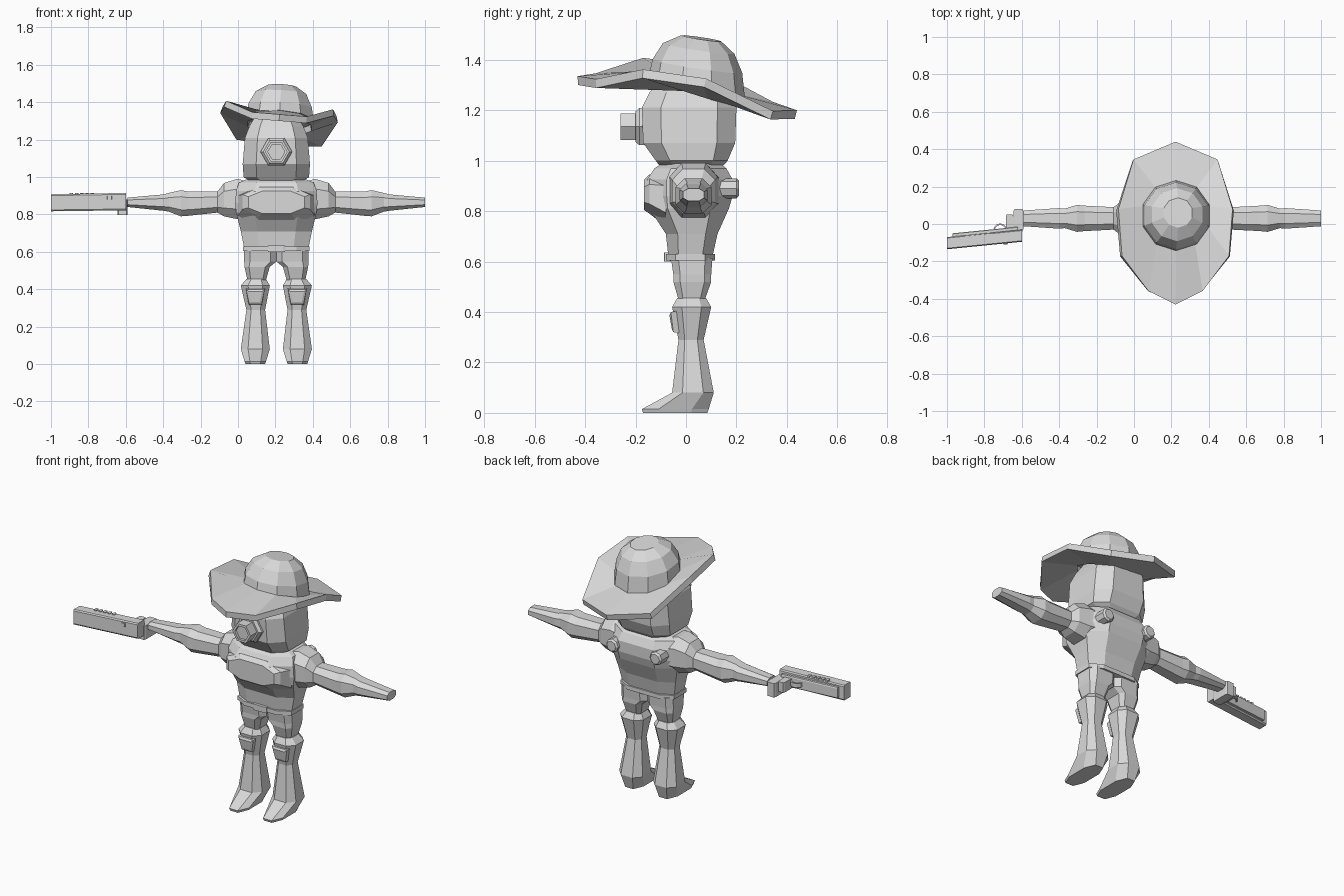
import bpy, bmesh
from math import sin, cos, pi
from mathutils import Vector

if bpy.data.objects.get("Cube"):
    bpy.data.objects.remove(bpy.data.objects["Cube"])

GREY = bpy.data.materials.new("plain_grey")
GREY.use_nodes = True
GREY.diffuse_color = (0.7, 0.7, 0.7, 1)
GREY.node_tree.nodes["Principled BSDF"].inputs["Base Color"].default_value = (0.7, 0.7, 0.7, 1)
MID = 0.205  # x of the body's centre plane


def loft(name, rings, cap=True):
    """Skin a list of equal-sized rings of points."""
    bm = bmesh.new()
    loops = [[bm.verts.new(p) for p in r] for r in rings]
    n = len(loops[0])
    for a, b in zip(loops, loops[1:]):
        for i in range(n):
            j = (i + 1) % n
            bm.faces.new((a[i], a[j], b[j], b[i]))
    if cap:
        bm.faces.new(loops[0])
        bm.faces.new(loops[-1])
    bmesh.ops.recalc_face_normals(bm, faces=bm.faces)
    mesh = bpy.data.meshes.new(name)
    bm.to_mesh(mesh)
    bm.free()
    mesh.materials.append(GREY)
    obj = bpy.data.objects.new(name, mesh)
    bpy.context.collection.objects.link(obj)
    return obj


def place(axis, t, a, b):
    return {"x": (t, a, b), "y": (a, t, b), "z": (a, b, t)}[axis]


def octagon(axis, t, a0, a1, b0, b1, c=0.25):
    """Rectangle with chamfered corners, across the given axis."""
    ca, cb = (a1 - a0) * c, (b1 - b0) * c
    pts = [(a0 + ca, b0), (a1 - ca, b0), (a1, b0 + cb), (a1, b1 - cb),
           (a1 - ca, b1), (a0 + ca, b1), (a0, b1 - cb), (a0, b0 + cb)]
    return [place(axis, t, a, b) for a, b in pts]


def ngon(axis, t, ca, cb, r, n=6):
    return [place(axis, t, ca + r * cos(2 * pi * i / n), cb + r * sin(2 * pi * i / n))
            for i in range(n)]


def box(name, x0, x1, y0, y1, z0, z1, c=0.1):
    return loft(name, [octagon("z", z, x0, x1, y0, y1, c) for z in (z0, z1)])


def body(name, rows, c):
    """Vertical loft centred on the body: rows of z, half width, front, back."""
    return loft(name, [octagon("z", z, MID - w, MID + w, f, b, c) for z, w, f, b in rows])


# Head and torso
body("head", [(0.96, 0.11, -0.09, 0.13), (1.0, 0.175, -0.12, 0.165),
              (1.07, 0.18, -0.17, 0.195), (1.21, 0.168, -0.175, 0.2),
              (1.27, 0.145, -0.145, 0.19), (1.33, 0.11, -0.1, 0.15)], 0.2)
body("torso", [(0.62, 0.172, -0.07, 0.105), (0.71, 0.19, -0.08, 0.125),
               (0.81, 0.215, -0.145, 0.17), (0.86, 0.22, -0.155, 0.185),
               (0.925, 0.215, -0.155, 0.185), (0.97, 0.2, -0.125, 0.16),
               (1.0, 0.13, -0.08, 0.12)], 0.23)
loft("breastplate", [octagon("y", y, MID - w, MID + w, z0, z1)
                     for y, w, z0, z1 in [(-0.08, 0.205, 0.74, 0.955),
                                          (-0.145, 0.18, 0.79, 0.945),
                                          (-0.167, 0.15, 0.805, 0.925)]])
body("belt", [(0.605, 0.178, -0.08, 0.115), (0.63, 0.178, -0.08, 0.115)], 0.2)
box("belt_buckle", MID - 0.045, MID + 0.045, -0.088, -0.06, 0.6, 0.635)

# Breathing filter: hexagonal base and hollow canister
loft("filter_base", [ngon("y", y, MID, 1.135, r) for y, r in
                     [(-0.14, 0.085), (-0.185, 0.085), (-0.2, 0.07)]])
loft("filter_canister", [ngon("y", y, MID, 1.135, r) for y, r in
                         [(-0.18, 0.06), (-0.26, 0.06), (-0.26, 0.045), (-0.245, 0.045)]])

# Hat crown: tilted ten-sided rings
ANGLES = [pi / 2 + 2 * pi * i / 10 for i in range(10)]


def tilted(cx, cy, cz, r, slope_y, slope_x=-0.06):
    return [(cx + r * cos(a), cy + r * sin(a),
             cz + r * (slope_y * sin(a) + slope_x * cos(a))) for a in ANGLES]


base = tilted(0.225, 0.045, 1.305, 0.188, -0.28)
loft("hat_crown", [base, tilted(0.225, 0.045, 1.375, 0.178, -0.15),
                   tilted(0.23, 0.05, 1.445, 0.142, -0.15),
                   tilted(0.235, 0.06, 1.485, 0.08, -0.15)])

# Hat brim: half outline (half width, y, z), mirrored and rolled slightly
half = [(0.225, 0.345, 1.215), (0.305, 0.08, 1.35), (0.286, -0.17, 1.385),
        (0.145, -0.358, 1.335)]
back, front = (0, 0.44, 1.2), (0, -0.43, 1.335)
outline = [back] + [(-w, y, z) for w, y, z in half] + [front] + half[::-1]
edge = [(0.222 + x, y, z - 0.08 * x) for x, y, z in outline]
inner = [Vector(p).lerp(Vector((0.225, 0.045, p[2])), 0.1) for p in base]
brim = loft("hat_brim", [edge, inner], cap=False)
solid = brim.modifiers.new("thickness", "SOLIDIFY")
solid.thickness = 0.035
solid.offset = -1 if brim.data.polygons[0].normal.z > 0 else 1

# Limbs, built once per side
for s, side in ((1, "left"), (-1, "right")):
    def span(i, o):
        return sorted((MID + s * i, MID + s * o))

    arm = [(0.12, 0.11, 0.79, 0.97), (0.21, 0.095, 0.775, 0.99),
           (0.28, 0.085, 0.79, 0.968), (0.315, 0.06, 0.81, 0.922),
           (0.47, 0.068, 0.793, 0.922), (0.51, 0.072, 0.79, 0.93),
           (0.575, 0.052, 0.815, 0.915), (0.605, 0.055, 0.82, 0.907),
           (0.795, 0.042, 0.84, 0.89)]
    loft(side + "_arm", [octagon("x", MID + s * d, 0.03 - h, 0.03 + h, lo, hi)
                         for d, h, lo, hi in arm])
    trousers = [(0.615, 0, 0.172, -0.06, 0.105), (0.548, 0, 0.172, -0.05, 0.1),
                (0.52, 0.035, 0.17, -0.05, 0.1), (0.45, 0.055, 0.155, -0.03, 0.075)]
    boot = [(0.455, 0.055, 0.16, -0.035, 0.08), (0.42, 0.035, 0.19, -0.055, 0.1),
            (0.29, 0.06, 0.16, -0.03, 0.07), (0.08, 0.035, 0.19, -0.055, 0.11),
            (0.015, 0.055, 0.17, -0.175, 0.09), (0, 0.06, 0.165, -0.17, 0.085)]
    for name, rows, c in (("_trouser_leg", trousers, 0.18), ("_boot", boot, 0.25)):
        loft(side + name, [octagon("z", z, *span(i, o), f, b, c) for z, i, o, f, b in rows])
    # Knee pad: wedge with a raised face
    loft(side + "_knee_pad",
         [[(MID + s * 0.112 + k * w, y - lean, z) for k, w, z, lean in
           ((-1, wt, zt, 0.01), (1, wt, zt, 0.01), (1, wb, zb, 0), (-1, wb, zb, 0))]
          for y, wt, zt, wb, zb in ((-0.02, 0.052, 0.405, 0.035, 0.315),
                                    (-0.05, 0.05, 0.4, 0.033, 0.32),
                                    (-0.056, 0.036, 0.388, 0.024, 0.332))])
    # Round fitting on the back
    loft(side + "_back_stud", [ngon("y", y, MID + s * 0.145, 0.89, r, 8) for y, r in
                               [(0.1, 0.04), (0.2, 0.04), (0.21, 0.03)]])

# Pistol held on its side, angled slightly forwards
loft("pistol_slide", [octagon("x", *row, 0.08) for row in
                      [(-1, -0.135, -0.07, 0.817, 0.908),
                       (-0.6, -0.095, -0.03, 0.822, 0.915)]])
loft("pistol_frame", [octagon("x", *row, 0.1) for row in
                      [(-0.97, -0.08, -0.05, 0.83, 0.895),
                       (-0.62, -0.04, -0.015, 0.83, 0.895)]])
loft("pistol_muzzle", [ngon("x", x, -0.1, 0.862, 0.025, 8) for x in (-1.0, -0.98)])
box("pistol_grip", -0.685, -0.645, -0.04, 0.05, 0.825, 0.885)
box("pistol_grip_back", -0.645, -0.592, -0.04, 0.08, 0.797, 0.88)
box("ejection_port", -0.7, -0.675, -0.11, -0.07, 0.88, 0.9)
for i in range(5):
    x = -0.9 + 0.028 * i
    box("slide_rib", x, x + 0.018, -0.085 + 0.1 * (x + 0.9), -0.06 + 0.1 * (x + 0.9), 0.89, 0.916)
# Trigger guard: thin bent strip
arc = [pi * i / 6 for i in range(7)]
loft("trigger_guard", [[(-0.715 + r * cos(a), -0.035 + r * sin(a), z)
                        for r, z in ((0.038, 0.85), (0.038, 0.875), (0.03, 0.875), (0.03, 0.85))]
                       for a in arc])
